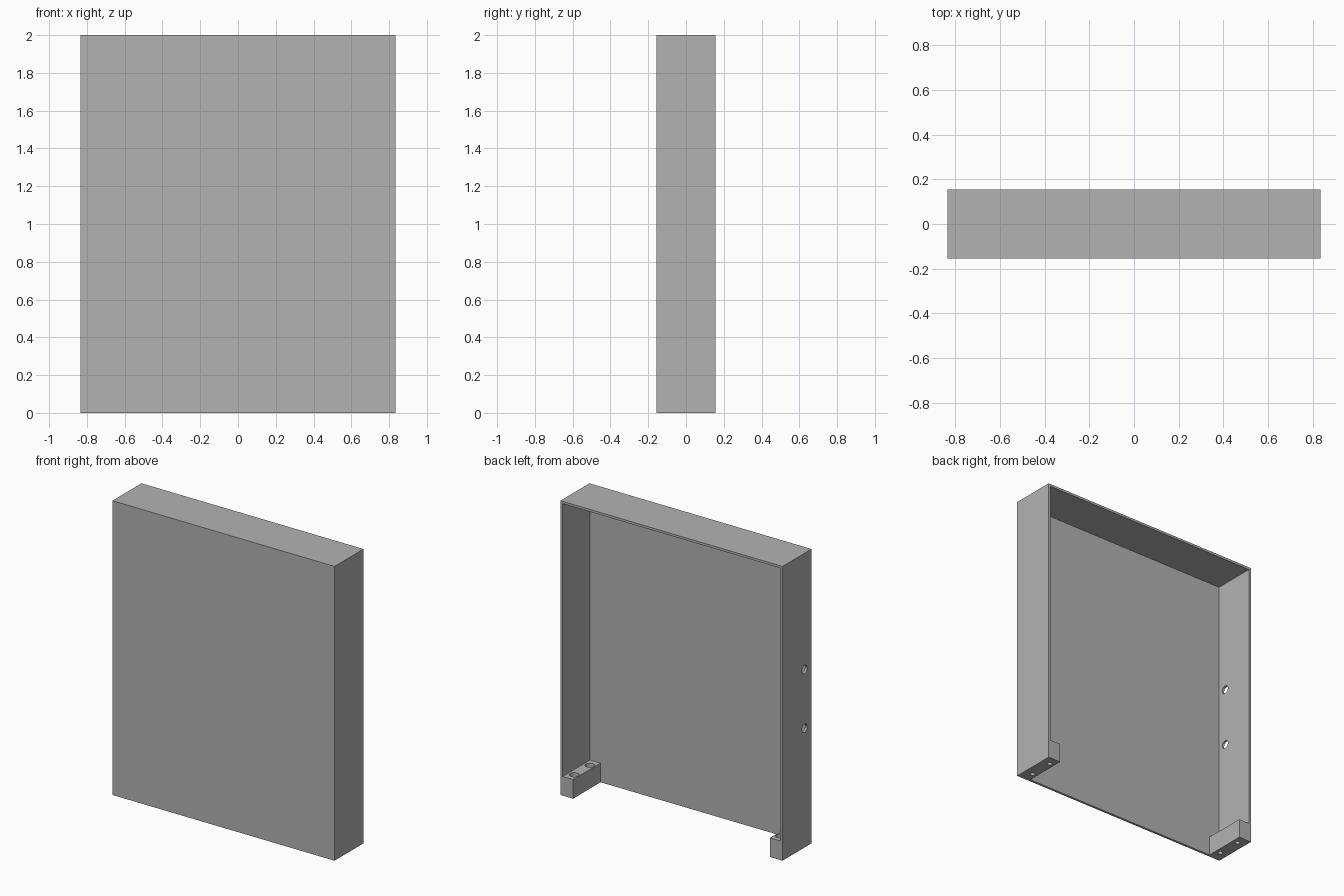
import bpy
import bmesh
from mathutils import Matrix, Vector

if "Cube" in bpy.data.objects:
    bpy.data.objects.remove(bpy.data.objects["Cube"], do_unlink=True)

W, D, H = 0.835, 0.155, 2.0      # half width, half depth, height
T = 0.016                        # wall thickness
BLOCK_W, BLOCK_H = 0.095, 0.13   # foot block, measured from the outer side

grey = bpy.data.materials.new("plain_grey")
grey.use_nodes = True
colour = (0.448, 0.448, 0.448, 1)
grey.diffuse_color = colour
grey.node_tree.nodes["Principled BSDF"].inputs["Base Color"].default_value = colour


def make_object(name, bm):
    bmesh.ops.recalc_face_normals(bm, faces=bm.faces)
    mesh = bpy.data.meshes.new(name)
    bm.to_mesh(mesh)
    bm.free()
    mesh.materials.append(grey)
    obj = bpy.data.objects.new(name, mesh)
    bpy.context.scene.collection.objects.link(obj)
    return obj


def box(name, low, high):
    low, high = Vector(low), Vector(high)
    bm = bmesh.new()
    bmesh.ops.create_cube(bm, size=1)
    bmesh.ops.scale(bm, vec=high - low, verts=bm.verts)
    bmesh.ops.translate(bm, vec=(low + high) / 2, verts=bm.verts)
    return make_object(name, bm)


def drill(target, centre, radius, length, axis="Z"):
    """Cut a round hole through the target along an axis."""
    bm = bmesh.new()
    turn = Matrix.Rotation(1.5708, 4, "Y") if axis == "X" else Matrix()
    bmesh.ops.create_cone(bm, cap_ends=True, segments=32, radius1=radius,
                          radius2=radius, depth=length,
                          matrix=Matrix.Translation(centre) @ turn)
    cutter = make_object("hole_cutter", bm)
    cutter.hide_render = True
    mod = target.modifiers.new("hole", "BOOLEAN")
    mod.operation = "DIFFERENCE"
    mod.solver = "EXACT"
    mod.object = cutter
    bpy.context.view_layer.objects.active = target
    bpy.ops.object.modifier_apply(modifier=mod.name)
    bpy.data.objects.remove(cutter, do_unlink=True)


def smooth(obj):
    bpy.ops.object.select_all(action="DESELECT")
    obj.select_set(True)
    bpy.context.view_layer.objects.active = obj
    bpy.ops.object.shade_smooth_by_angle(angle=0.6)


# Cover, open at the back and the bottom
box("front_panel", (-W, -D, 0), (W, -D + T, H))
box("top_panel", (-W, -D + T, H - T), (W, D, H))
box("left_wall", (W - T, -D + T, 0), (W, D, H - T))
right_wall = box("right_wall", (-W, -D + T, 0), (-W + T, D, H - T))

# Two cable holes in the right wall
for z in (0.81, 1.21):
    drill(right_wall, (-W, -0.08, z), 0.028, 0.1, "X")
smooth(right_wall)

# Foot blocks in the lower corners, with counterbored screw holes
for side, name in ((1, "left_foot_block"), (-1, "right_foot_block")):
    xs = sorted((side * (W - T), side * (W - BLOCK_W)))
    block = box(name, (xs[0], -D + T, 0), (xs[1], D, BLOCK_H))
    for y in (-0.075, 0.093):
        x = side * (W - 0.06)
        drill(block, (x, y, 0.1), 0.03, 0.12)
        drill(block, (x, y, 0.05), 0.016, 0.2)
    smooth(block)
